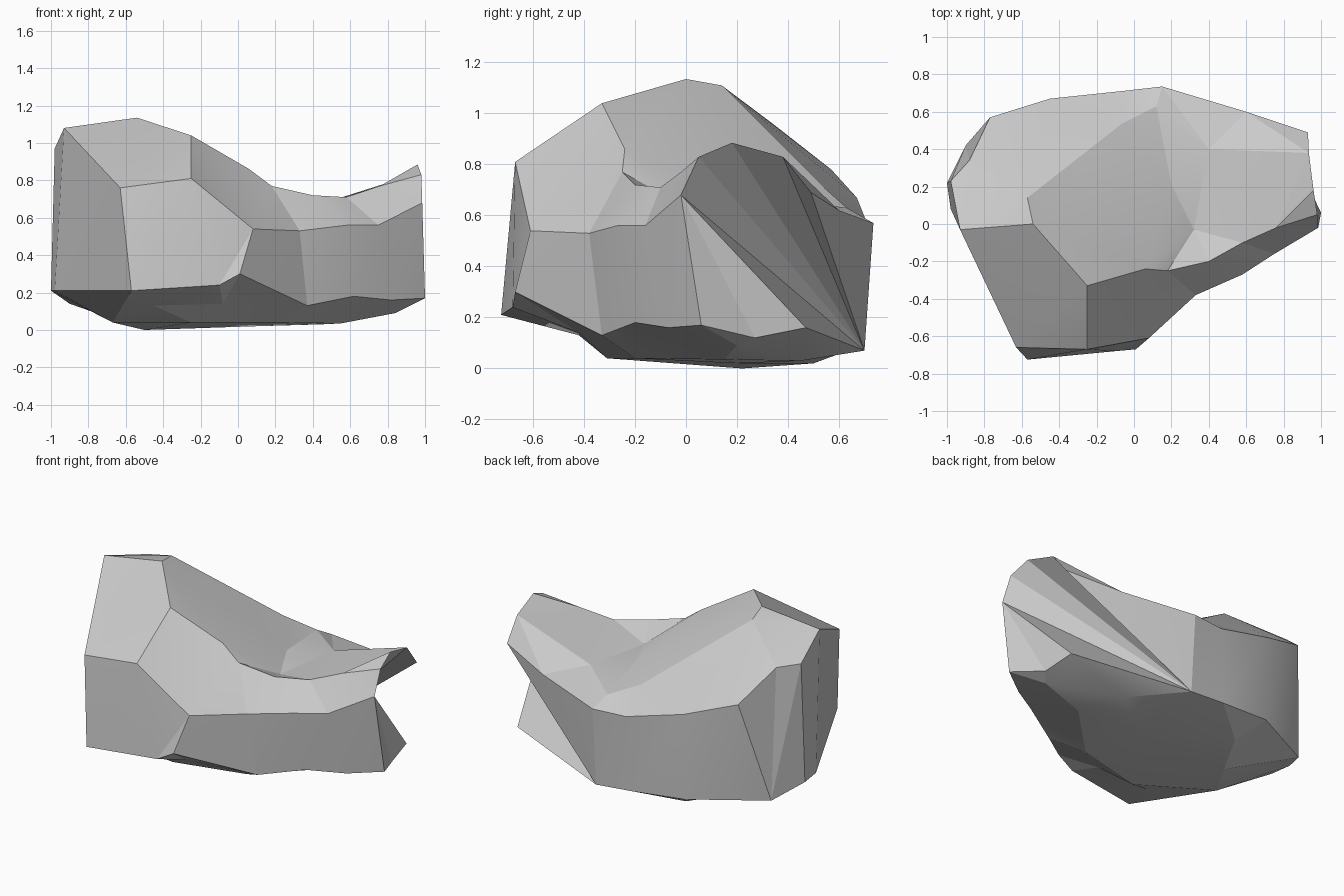
import bpy, bmesh
from math import radians
from mathutils import Vector
from mathutils.geometry import delaunay_2d_cdt

if "Cube" in bpy.data.objects:
    bpy.data.objects.remove(bpy.data.objects["Cube"])

# Side walls: stations around the rock, (upper rim point, lower rim point)
R1 = (.985, -.02, .68)      # front end of the right-hand crease
R2 = (.98, .05, .83)
R4 = (.935, .38, .83)
B2 = (.15, .70, .07)        # back end of the right-hand crease
Q = (1, .06, .17)
P = (.87, .47, .16)
F1 = (-.63, -.66, .76)      # front shoulder of the rim
F2 = (-.25, -.67, .81)
T1 = (-.93, -.03, 1.08)     # left end of the peak
stations = [
    (F1, (-.57, -.725, .21)), (F2, (-.10, -.68, .24)),
    ((.08, -.61, .54), (.01, -.67, .30)),
    ((.33, -.38, .53), (.37, -.33, .13)),
    ((.58, -.27, .56), (.62, -.20, .18)),
    ((.75, -.16, .56), (.82, -.07, .16)),
    (R1, Q), (R1, (.9, .27, .12)), (R1, P), (R1, B2),
    (R2, B2), ((.96, .18, .885), B2), (R4, B2), ((.93, .49, .69), B2),
    ((.60, .60, .62), B2), ((.15, .735, .57), B2),
    ((-.07, .71, .57), (-.10, .69, .09)),
    ((-.45, .67, .67), (-.45, .66, .12)),
    ((-.77, .57, .78), (-.90, .42, .14)),
    ((-.88, .34, .96), (-.90, .42, .14)),
    ((-.98, .23, .97), (-1, .22, .21)),
    (T1, (-.98, .08, .21)),
]

# Peak, slope and hollow on the top; shallow facets underneath
top_points = [
    (-.54, 0, 1.135), (-.25, -.33, 1.04), (.06, -.24, .86), (.18, -.25, .77),
    (.32, -.03, .65), (.20, .21, .68), (-.06, .54, .71), (.12, .63, .63),
    (.58, -.10, .71), (.40, -.20, .72), (.76, -.02, .77), (-.57, .14, 1.11),
    (.40, .40, .66),
]
chains = [(0, 1, 2, 3, 4, 5, 6, 0, 11), (3, 9, 8, 10), (8, 12), (6, 7)]
under_points = [
    (-.5, .22, 0), (-.67, -.05, .04), (-.25, -.31, .04), (.2, -.2, .04),
    (.1, .2, .02), (.55, .15, .035), (.45, .45, .03), (-.35, .5, .02),
    (.84, .2, .09), (-.45, -.42, .13), (-.08, -.42, .14),
]

bm = bmesh.new()
made = {}


def vert(co):
    key = tuple(round(c, 4) for c in co)
    if key not in made:
        made[key] = bm.verts.new(co)
    return made[key]


def face(points):
    vs = list(dict.fromkeys(vert(p) for p in points))
    if len(vs) > 2 and bm.faces.get(vs) is None:
        bm.faces.new(vs)


def cap(rim, inner, creases=()):
    """Triangulated surface inside a rim, passing through the inner points."""
    rim = list(dict.fromkeys(rim))
    n = len(rim)
    pts = rim + inner
    edges = [(i, (i + 1) % n) for i in range(n)]
    edges += [(pts.index(a), pts.index(b)) for a, b in creases]
    out, _, tris, orig, _, _ = delaunay_2d_cdt(
        [Vector(p[:2]) for p in pts], edges, [], 1, 1e-5)
    for t in tris:
        if all(orig[i] for i in t):
            face([pts[orig[i][0]] for i in t])


# Walls between the rims
for (u0, l0), (u1, l1) in zip(stations, stations[1:] + stations[:1]):
    face([l0, l1, u1])
    face([l0, u1, u0])

# Top surface with its ridges, and the underside
ridges = [(top_points[a], top_points[b])
          for c in chains for a, b in zip(c, c[1:])]
ridges += [(F2, top_points[1]), (T1, top_points[0]),
           (R2, top_points[10]), (R4, (.60, .60, .62))]
cap([s[0] for s in stations], top_points, ridges)
cap([s[1] for s in stations], under_points)

bmesh.ops.recalc_face_normals(bm, faces=bm.faces)
mesh = bpy.data.meshes.new("rock")
bm.to_mesh(mesh)
bm.free()
rock = bpy.data.objects.new("rock", mesh)
bpy.context.collection.objects.link(rock)

# Blend only the nearly flat joins inside each big facet
bpy.context.view_layer.objects.active = rock
rock.select_set(True)
bpy.ops.object.shade_smooth_by_angle(angle=radians(14))
